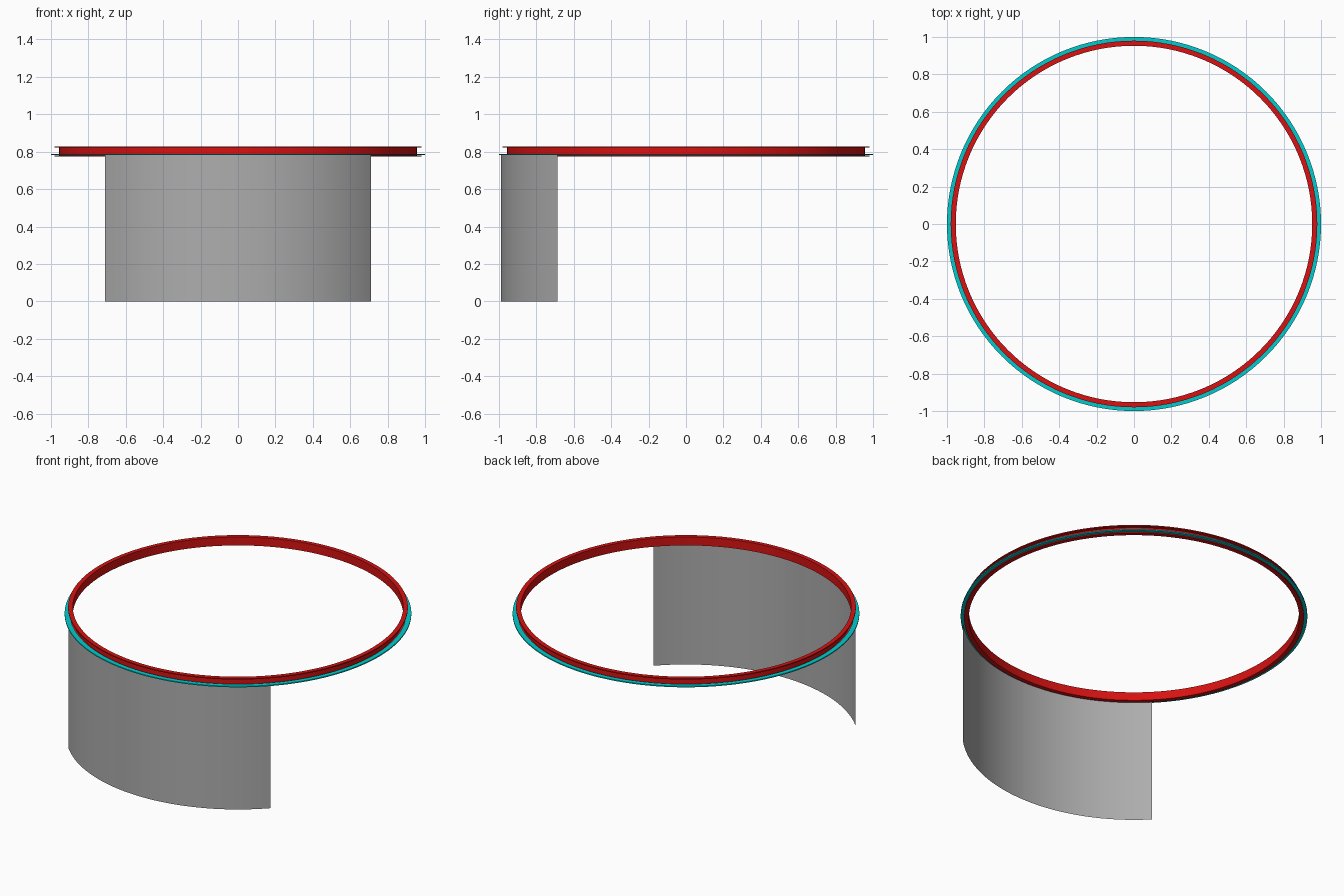
import bpy
import bmesh
from math import sin, cos, radians, tau

cube = bpy.data.objects.get("Cube")
if cube:
    bpy.data.objects.remove(cube, do_unlink=True)


def material(name, rgb):
    mat = bpy.data.materials.new(name)
    mat.use_nodes = True
    colour = (*rgb, 1.0)
    mat.diffuse_color = colour
    mat.node_tree.nodes["Principled BSDF"].inputs["Base Color"].default_value = colour
    return mat


def revolve(name, profile, mat, start=0.0, sweep=tau, steps=128, closed=True):
    """Sweep a (radius, z) profile about the z axis; angles start at the front (-y)."""
    full = abs(sweep - tau) < 1e-6
    bm = bmesh.new()
    rings = []
    for i in range(steps if full else steps + 1):
        a = start + sweep * i / steps
        rings.append([bm.verts.new((r * sin(a), -r * cos(a), z)) for r, z in profile])
    n = len(profile)
    for i in range(steps):
        a, b = rings[i], rings[(i + 1) % len(rings)]
        for j in range(n if closed else n - 1):
            k = (j + 1) % n
            bm.faces.new((a[j], b[j], b[k], a[k]))
    if closed:
        bmesh.ops.recalc_face_normals(bm, faces=bm.faces)
    mesh = bpy.data.meshes.new(name)
    bm.to_mesh(mesh)
    bm.free()
    mesh.materials.append(mat)
    obj = bpy.data.objects.new(name, mesh)
    bpy.context.collection.objects.link(obj)
    bpy.ops.object.select_all(action="DESELECT")
    obj.select_set(True)
    bpy.context.view_layer.objects.active = obj
    bpy.ops.object.shade_smooth_by_angle(angle=radians(30))
    return obj


red = material("rail red", (0.68, 0.006, 0.006))
cyan = material("track cyan", (0.0, 0.6, 0.62))
grey = material("curtain grey", (0.42, 0.42, 0.42))

# Rail: channel section open to the outside
inner, web, lip = 0.953, 0.958, 0.98
low, high, thick = 0.775, 0.828, 0.006
revolve("rail_channel", [
    (inner, low), (lip, low), (lip, low + thick), (web, low + thick),
    (web, high - thick), (lip, high - thick), (lip, high), (inner, high)], red)

# Thin track ring resting on the lower flange
revolve("track_ring", [(0.97, 0.782), (1.0, 0.782), (1.0, 0.789), (0.97, 0.789)], cyan)

# Two curved curtain panels meeting at the front centre
half = radians(46)
for name, start in (("curtain_right", -half), ("curtain_left", 0.0)):
    revolve(name, [(0.99, 0.0), (0.99, 0.782)], grey, start, half, 24, closed=False)
